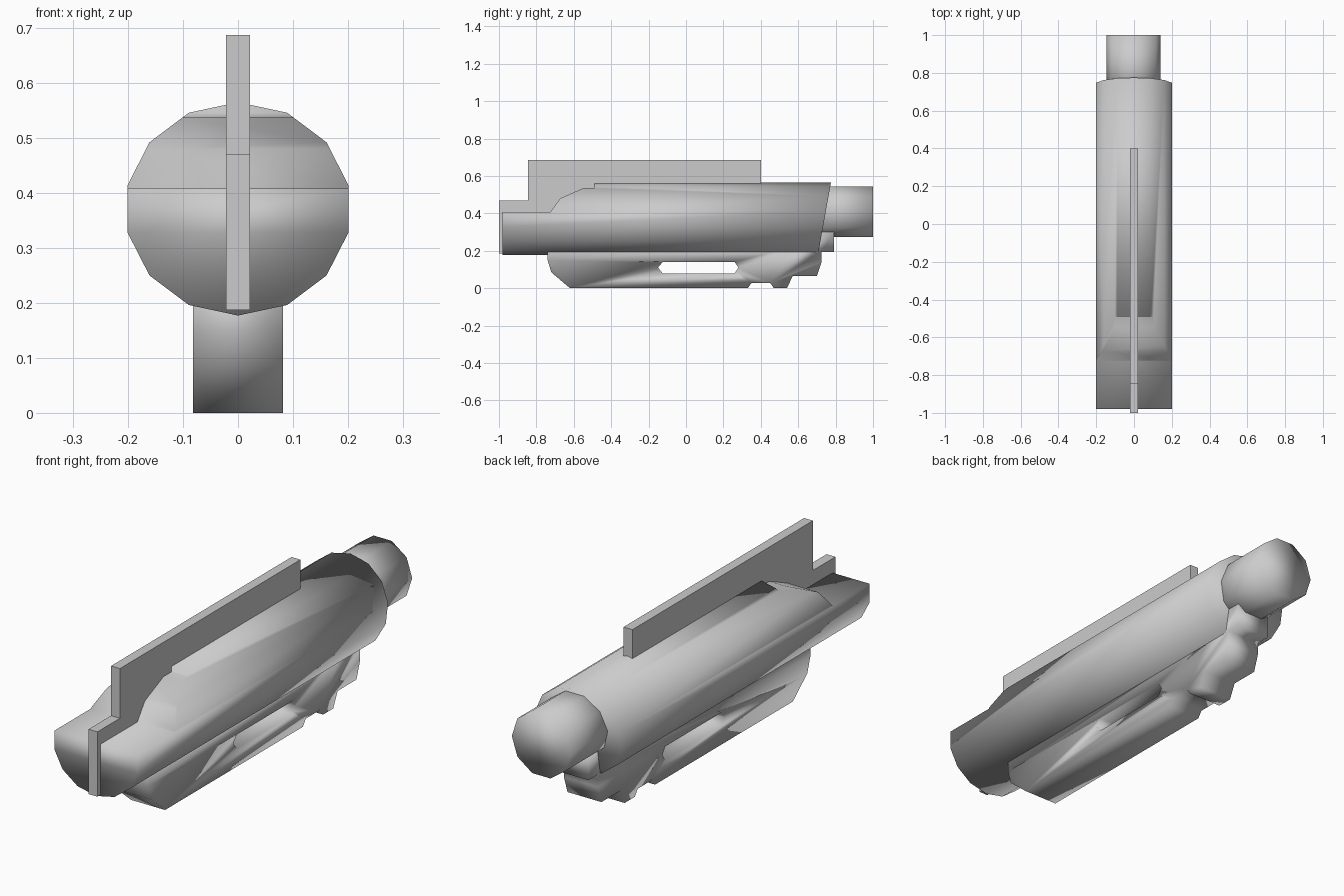
import bpy, bmesh, math

if "Cube" in bpy.data.objects:
    bpy.data.objects.remove(bpy.data.objects["Cube"])


def add_object(name, bm, smooth):
    bmesh.ops.recalc_face_normals(bm, faces=bm.faces)
    mesh = bpy.data.meshes.new(name)
    bm.to_mesh(mesh)
    bm.free()
    for p in mesh.polygons:
        p.use_smooth = smooth
    obj = bpy.data.objects.new(name, mesh)
    bpy.context.collection.objects.link(obj)
    return obj


def loft(name, ring_a, ring_b, smooth=True):
    """Closed prism between two matching rings."""
    bm = bmesh.new()
    a = [bm.verts.new(v) for v in ring_a]
    b = [bm.verts.new(v) for v in ring_b]
    n = len(a)
    bm.faces.new(a)
    bm.faces.new(b[::-1])
    for i in range(n):
        j = (i + 1) % n
        bm.faces.new((a[i], b[i], b[j], a[j]))
    return add_object(name, bm, smooth)


def side_plate(name, profile, half, smooth=True):
    """Extrude a (y, z) side profile across x."""
    return loft(name, [(-half, y, z) for y, z in profile],
                [(half, y, z) for y, z in profile], smooth)


def cut(obj, cutter):
    cutter.hide_render = True
    mod = obj.modifiers.new("cut", 'BOOLEAN')
    mod.operation = 'DIFFERENCE'
    mod.solver = 'EXACT'
    mod.object = cutter
    bpy.context.view_layer.objects.active = obj
    bpy.ops.object.modifier_apply(modifier=mod.name)
    bpy.data.objects.remove(cutter)


def circle(n, r_x, r_z, start):
    return [(r_x * math.cos(start + 2 * math.pi * i / n),
             r_z * math.sin(start + 2 * math.pi * i / n)) for i in range(n)]


# Main barrel body: 14 sides, slanted rear end
ring = [(x, z + 0.371) for x, z in circle(14, 0.206, 0.194, math.pi / 2)]
body = loft("barrel_body", [(x, -0.98, z) for x, z in ring],
            [(x, 0.775 + (z - 0.565) * 0.18, z) for x, z in ring])

# Stepped opening on top of the front end
cut(body, side_plate("front_step_cutter", [
    (-1.1, 0.408), (-0.725, 0.408), (-0.673, 0.48), (-0.545, 0.537),
    (-0.49, 0.537), (-0.49, 0.7), (-1.1, 0.7)], 0.4))

# Rear stub cylinder
ring = [(x - 0.002, z + 0.409) for x, z in circle(10, 0.143, 0.143, 0)]
loft("rear_stub", [(x, 0.65, z) for x, z in ring], [(x, 1.0, z) for x, z in ring])

# Central top fin with lower front blade
side_plate("top_fin", [
    (-1.0, 0.187), (-1.0, 0.47), (-0.845, 0.47), (-0.845, 0.687),
    (0.4, 0.687), (0.4, 0.4), (-0.8, 0.3), (-0.9, 0.187)], 0.0215, False)

# Lower grip with feet and rear bracket
grip = side_plate("lower_grip", [
    (-0.74, 0.23), (-0.74, 0.15), (-0.72, 0.085), (-0.62, 0.0),
    (0.33, 0.0), (0.35, 0.028), (0.45, 0.028), (0.47, 0.0), (0.54, 0.0),
    (0.57, 0.065), (0.70, 0.065), (0.725, 0.14), (0.725, 0.195),
    (0.79, 0.195), (0.79, 0.30), (0.65, 0.30), (0.6, 0.23)], 0.082)

# Long slot through the grip
cut(grip, side_plate("grip_slot_cutter", [
    (-0.15, 0.11), (-0.125, 0.14), (0.26, 0.14), (0.28, 0.11),
    (0.26, 0.08), (-0.125, 0.08)], 0.3))
